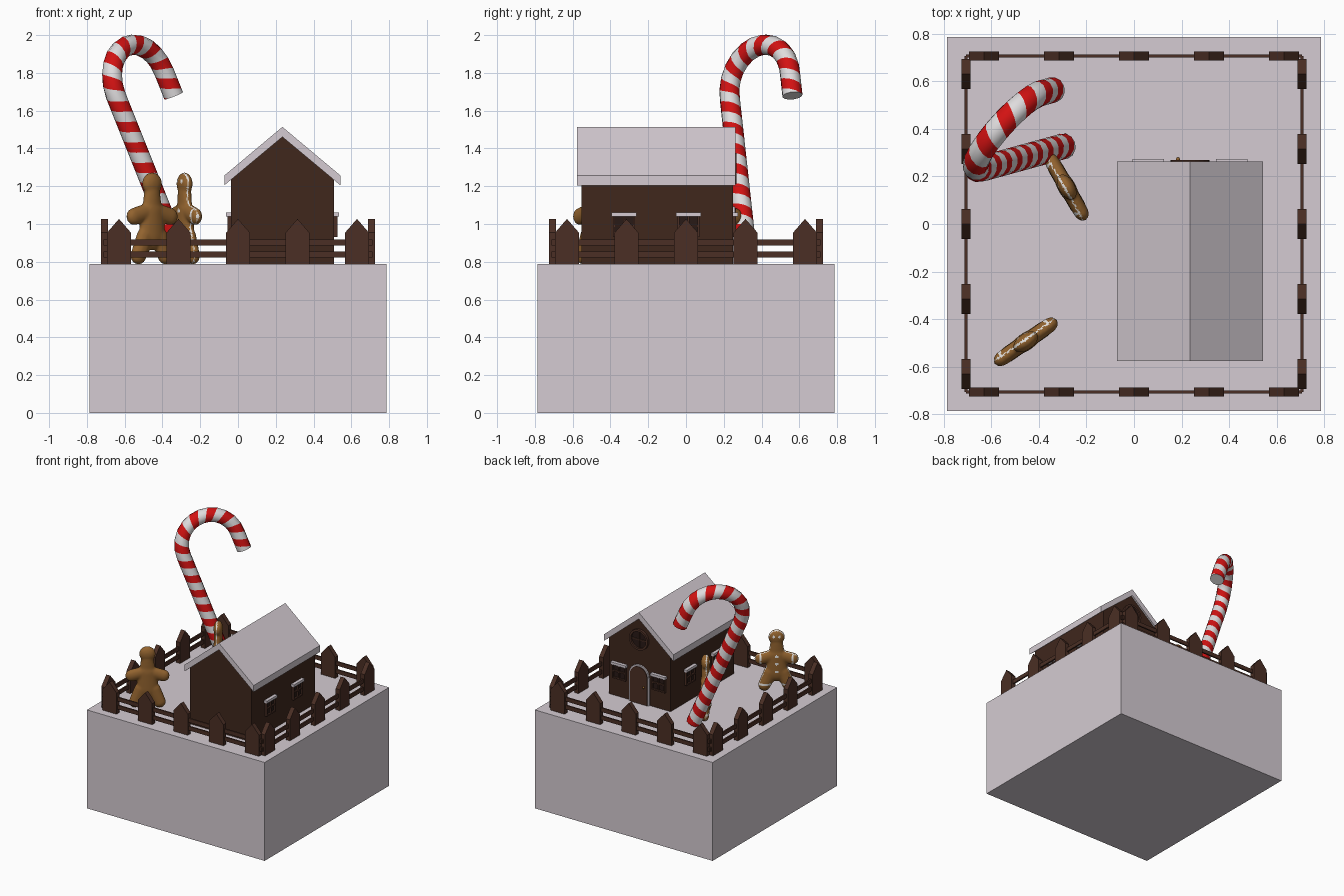
import bpy, bmesh, math
from mathutils import Matrix, Vector

if "Cube" in bpy.data.objects:
    bpy.data.objects.remove(bpy.data.objects["Cube"])

def material(name, rgb):
    m = bpy.data.materials.new(name)
    m.diffuse_color = (*rgb, 1)
    m.use_nodes = True
    m.node_tree.nodes["Principled BSDF"].inputs["Base Color"].default_value = m.diffuse_color
    return m

SNOW = material("snow", (0.66, 0.60, 0.645))
WALL = material("chocolate_wall", (0.050, 0.020, 0.012))
WOOD = material("fence_wood", (0.070, 0.028, 0.018))
PANE = material("dark_pane", (0.022, 0.010, 0.008))
GINGER = material("gingerbread", (0.29, 0.125, 0.028))
ICING = material("icing", (0.76, 0.74, 0.72))
RED = material("candy_red", (0.65, 0.006, 0.006))
WHITE = material("candy_white", (0.74, 0.72, 0.73))

def finish(name, bm, *mats, smooth=None):
    bmesh.ops.recalc_face_normals(bm, faces=bm.faces[:])
    me = bpy.data.meshes.new(name)
    bm.to_mesh(me)
    bm.free()
    ob = bpy.data.objects.new(name, me)
    bpy.context.collection.objects.link(ob)
    for m in mats:
        me.materials.append(m)
    if smooth:
        bpy.ops.object.select_all(action='DESELECT')
        ob.select_set(True)
        bpy.context.view_layer.objects.active = ob
        bpy.ops.object.shade_smooth_by_angle(angle=math.radians(smooth))
    return ob

def box(bm, lo, hi, M=Matrix()):
    lo, hi = Vector(lo), Vector(hi)
    bmesh.ops.create_cube(bm, size=1, matrix=M @ Matrix.Translation((lo + hi) / 2)
                          @ Matrix.Diagonal((*(hi - lo), 1)))

def prism(bm, profile, y0, y1, M=Matrix()):
    """Extrude an (x, z) profile from y0 to y1."""
    a = [bm.verts.new(M @ Vector((x, y0, z))) for x, z in profile]
    b = [bm.verts.new(M @ Vector((x, y1, z))) for x, z in profile]
    bm.faces.new(a)
    bm.faces.new(b[::-1])
    for i in range(len(a)):
        j = (i + 1) % len(a)
        bm.faces.new((a[i], b[i], b[j], a[j]))

G = 0.787  # ground level on top of the snow block

# Snow block
bm = bmesh.new()
box(bm, (-0.786, -0.786, 0), (0.786, 0.786, G))
finish("snow_block", bm, SNOW)

# Fence: pointed pickets and two rails per side
pickets, rails = bmesh.new(), bmesh.new()
picket = [(-0.0625, G), (0.0625, G), (0.0625, 0.955), (0, 1.027), (-0.0625, 0.955)]
for k in range(4):
    R = Matrix.Rotation(k * math.pi / 2, 4, 'Z')
    for i in range(-2, 3):
        prism(pickets, picket, -0.724, -0.688, R @ Matrix.Translation((i * 0.315, 0, 0)))
    for z in (0.822, 0.886):
        box(rails, (-0.705, -0.712, z), (0.705, -0.700, z + 0.032), R)
finish("fence_pickets", pickets, WOOD)
finish("fence_rails", rails, WOOD)

# House walls and roof
CX = 0.235
bm = bmesh.new()
prism(bm, [(-0.037, G), (0.508, G), (0.508, 1.235), (CX, 1.463), (-0.037, 1.235)], -0.553, 0.248)
finish("house_walls", bm, WALL)
bm = bmesh.new()
prism(bm, [(-0.072, 1.205), (CX, 1.461), (0.542, 1.205), (0.542, 1.257), (CX, 1.514),
           (-0.072, 1.257)], -0.576, 0.262)
finish("house_roof", bm, SNOW)

# Windows: frame bars, pane and snowy hood; local -y points out of the wall
frames, panes, hoods = bmesh.new(), bmesh.new(), bmesh.new()
def wall_frame(x, y, degrees):
    return Matrix.Translation((x, y, 0)) @ Matrix.Rotation(math.radians(degrees), 4, 'Z')
spots = [wall_frame(CX + s * 0.175, 0.248, 180) for s in (-1, 1)]
for y in (-0.328, 0.013):
    spots += [wall_frame(0.508, y, 90), wall_frame(-0.037, y, -90)]
for M in spots:
    box(panes, (-0.055, -0.006, 0.935), (0.055, 0, 1.045), M)
    for x in (-0.058, -0.005, 0.048):
        box(frames, (x, -0.018, 0.935), (x + 0.010, 0, 1.042), M)
    for z in (0.930, 0.985):
        box(frames, (-0.058, -0.018, z), (0.058, 0, z + 0.010), M)
    box(hoods, (-0.066, -0.026, 1.040), (0.066, 0, 1.060), M)
finish("window_frames", frames, WOOD)
finish("window_panes", panes, PANE)
finish("window_snow", hoods, SNOW)

# Arched door with snowy trim, and a knob
def arch(r, spring):
    return [(-r, G), (r, G)] + [(r * math.cos(a), spring + r * math.sin(a))
                                for a in (math.pi * i / 12 for i in range(13))]
D = wall_frame(CX, 0.248, 180)
bm = bmesh.new()
prism(bm, arch(0.088, 1.005), -0.012, 0, D)
finish("door_trim", bm, SNOW)
bm = bmesh.new()
prism(bm, arch(0.076, 1.005), -0.018, 0, D)
finish("door", bm, WOOD)
bm = bmesh.new()
bmesh.ops.create_uvsphere(bm, u_segments=8, v_segments=6, radius=0.009,
                          matrix=D @ Matrix.Translation((0.05, -0.024, 0.93)))
finish("door_knob", bm, GINGER, smooth=60)

# Round gable window: ring, pane and cross bars
def circle(r):
    return [(r * math.cos(math.tau * i / 24), 1.295 + r * math.sin(math.tau * i / 24))
            for i in range(24)]
bm = bmesh.new()
outer, inner = circle(0.082), circle(0.066)
for i in range(24):
    j = (i + 1) % 24
    prism(bm, [outer[i], outer[j], inner[j], inner[i]], -0.02, 0, D)
box(bm, (-0.004, -0.014, 1.23), (0.004, 0, 1.36), D)
box(bm, (-0.065, -0.014, 1.291), (0.065, 0, 1.299), D)
finish("round_window_frame", bm, WOOD)
bm = bmesh.new()
prism(bm, circle(0.068), -0.006, 0, D)
finish("round_window_pane", bm, PANE)

# Candy cane: leaning stem, half-circle hook, short drop
base = Vector((-0.295, 0.327, 0.80))
d = Vector((-0.40, -0.11, 1.0)).normalized()
h = Vector((0.592, 0.745, 0.307))
h = (h - d * h.dot(d)).normalized()
side = d.cross(h)
STEM, RAD, DROP, TUBE, N = 0.945, 0.214, 0.14, 0.054, 12
ARC = math.pi * RAD
TOTAL = STEM + ARC + DROP

def cane_point(s, ang):
    t = min(max((s - STEM) / RAD, 0), math.pi)
    out = -h * math.cos(t) + d * math.sin(t)
    p = base + d * min(s, STEM)
    if s > STEM:
        p = base + d * STEM + h * RAD + out * RAD
    if s > STEM + ARC:
        p -= d * (s - STEM - ARC)
    return p + (out * math.cos(ang) + side * math.sin(ang)) * TUBE

bm = bmesh.new()
half = TOTAL / 30
for j in range(-2, 30):          # rows spiral so each row is one stripe
    for i in range(N):
        quad = []
        for jj, ii in ((j, i), (j, i + 1), (j + 1, i + 1), (j + 1, i)):
            s = min(max((jj + 2 * ii / N) * half, 0), TOTAL)
            quad.append((s, ii))
        if quad[0][0] == quad[3][0] and quad[1][0] == quad[2][0]:
            continue
        f = bm.faces.new([bm.verts.new(cane_point(s, math.tau * ii / N)) for s, ii in quad])
        f.material_index = j % 2
bmesh.ops.remove_doubles(bm, verts=bm.verts[:], dist=0.0005)
bmesh.ops.holes_fill(bm, edges=[e for e in bm.edges if e.is_boundary], sides=0)
finish("candy_cane", bm, WHITE, RED, smooth=50)

# Gingerbread figures: blobs along limbs, fused, then iced by rule
LIMBS = [  # (x, z, r) start, (x, z, r) end, half thickness
    ((0, 1.213, 0.060), (0, 1.213, 0.060), 0.035),
    ((0, 1.17, 0.046), (0, 1.08, 0.060), 0.032),
    ((0, 1.06, 0.072), (0, 0.94, 0.080), 0.038)]
for s in (-1, 1):
    LIMBS += [((s * 0.04, 1.062, 0.046), (s * 0.115, 1.040, 0.046), 0.032),
              ((s * 0.045, 0.93, 0.052), (s * 0.088, 0.832, 0.046), 0.034)]

def ginger_figure(name, x, y, degrees):
    bm = bmesh.new()
    for a, b, thick in LIMBS:
        for k in range(9):
            px, pz, r = Vector(a).lerp(Vector(b), k / 8)
            bmesh.ops.create_icosphere(bm, subdivisions=3, radius=1, matrix=
                Matrix.Translation((px, 0, pz)) @ Matrix.Diagonal((r, thick, r, 1)))
    src = finish(name + "_source", bm)
    m = src.modifiers.new("fuse", 'REMESH')
    m.mode, m.voxel_size = 'VOXEL', 0.008
    m = src.modifiers.new("soften", 'SMOOTH')
    m.factor, m.iterations = 0.5, 5
    me = bpy.data.meshes.new_from_object(
        src.evaluated_get(bpy.context.evaluated_depsgraph_get()))
    bpy.data.objects.remove(src)
    bm = bmesh.new()
    bm.from_mesh(me)
    for f in bm.faces:
        c, n = f.calc_center_median(), f.normal
        rim = -0.55 < n.y < -0.30
        cuff = n.y < -0.3 and (0.112 < abs(c.x) < 0.126 and c.z > 0.98 or 0.835 < c.z < 0.850)
        dots = n.y < -0.3 and min((Vector((abs(c.x), c.z)) - Vector(q)).length for q in
                   ((0.02, 1.225), (0, 1.07), (0, 1.01), (0, 0.95))) < 0.010
        f.material_index = int(rim or cuff or dots)
    bm.transform(wall_frame(x, y, degrees))
    finish(name, bm, GINGER, ICING, smooth=60)

ginger_figure("gingerbread_figure_front", -0.455, -0.495, 215)
ginger_figure("gingerbread_figure_back", -0.283, 0.155, -60)
